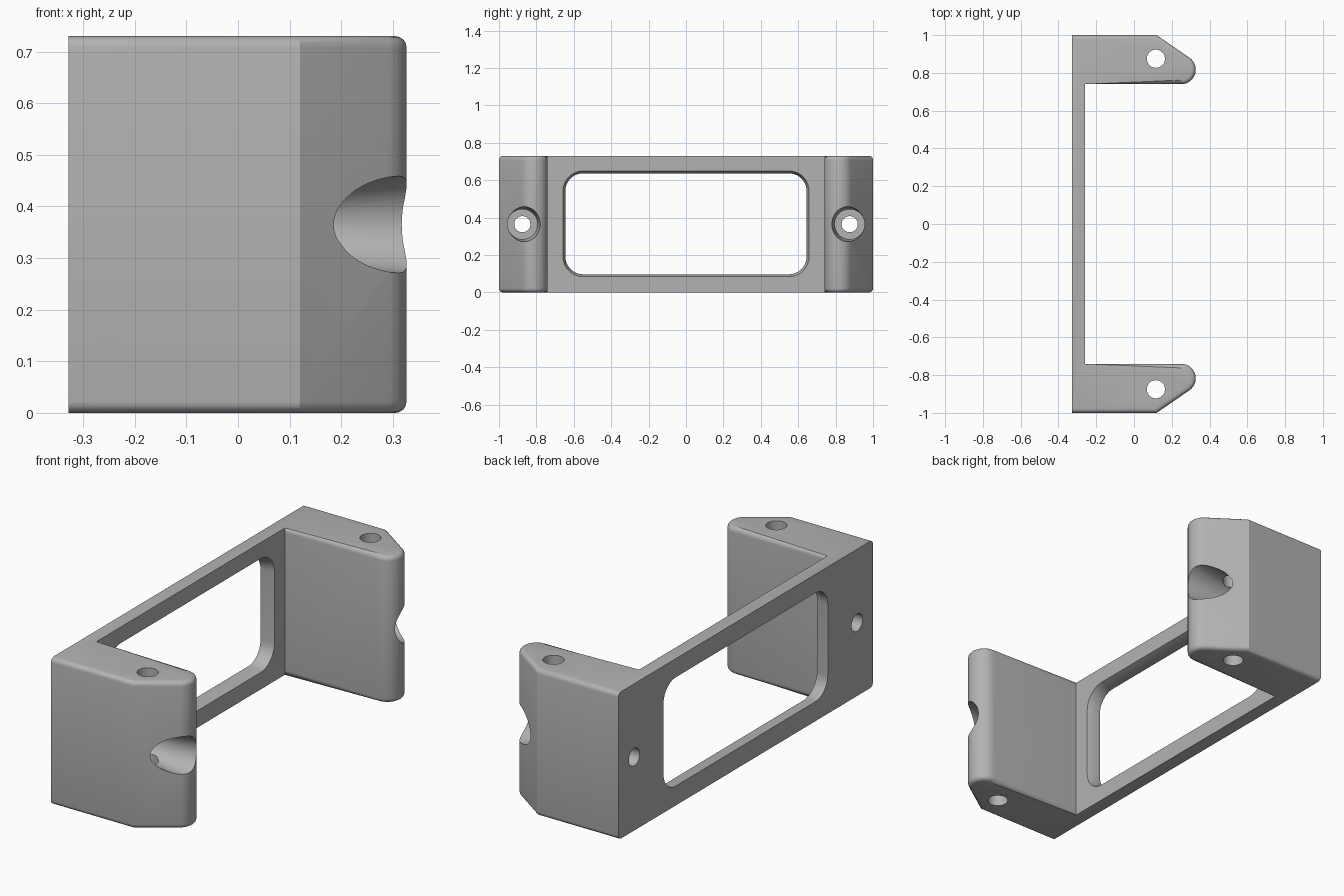
import bpy, bmesh
from math import sin, cos, pi, radians

cube = bpy.data.objects.get("Cube")
if cube:
    bpy.data.objects.remove(cube, do_unlink=True)

HEIGHT = 0.73
MID = HEIGHT / 2
HOLE_Y = 0.875

grey = bpy.data.materials.new("plain_grey")
grey.use_nodes = True
grey.diffuse_color = (0.45, 0.45, 0.45, 1)
grey.node_tree.nodes["Principled BSDF"].inputs["Base Color"].default_value = grey.diffuse_color


def loft(name, rings, bevel_rule=None):
    """Closed solid through matching rings, with optional rounded rim edges."""
    bm = bmesh.new()
    loops = [[bm.verts.new(p) for p in ring] for ring in rings]
    n = len(loops[0])
    for a, b in zip(loops, loops[1:]):
        for i in range(n):
            j = (i + 1) % n
            bm.faces.new((a[i], a[j], b[j], b[i]))
    bm.faces.new(loops[0][::-1])
    bm.faces.new(loops[-1])
    bmesh.ops.recalc_face_normals(bm, faces=bm.faces)
    if bevel_rule:
        rim = [e for e in bm.edges if bevel_rule(*e.verts)]
        bmesh.ops.bevel(bm, geom=rim, offset=0.022, offset_type='OFFSET',
                        segments=4, profile=0.5, affect='EDGES')
    mesh = bpy.data.meshes.new(name)
    bm.to_mesh(mesh)
    bm.free()
    obj = bpy.data.objects.new(name, mesh)
    bpy.context.collection.objects.link(obj)
    mesh.materials.append(grey)
    return obj


def circle(radius, steps=48):
    return [(radius * cos(2 * pi * i / steps), radius * sin(2 * pi * i / steps))
            for i in range(steps)]


def rounded_rect(half_w, half_h, radius, steps=10):
    points = []
    for quarter, (sx, sy) in enumerate([(1, 1), (-1, 1), (-1, -1), (1, -1)]):
        for i in range(steps + 1):
            a = pi / 2 * (quarter + i / steps)
            points.append((sx * (half_w - radius) + radius * cos(a),
                           sy * (half_h - radius) + radius * sin(a)))
    return points


# U-shaped outline: outer corner, slanted nose, rounded tip, inner corner
BACK, WALL, TIP_X, TIP_Y, TIP_R = -0.328, -0.26, 0.25, -0.817, 0.077
arm = [(BACK, -1), (0.12, -1)]
for i in range(13):
    a = radians(-54.5 + i * 144.5 / 12)
    arm.append((TIP_X + TIP_R * cos(a), TIP_Y + TIP_R * sin(a)))
arm.append((WALL, TIP_Y + TIP_R))
outline = arm + [(x, -y) for x, y in reversed(arm)]


def arm_rim(a, b):
    """Top and bottom edges that run around either arm."""
    flat = abs(a.co.z - b.co.z) < 1e-5
    same_side = a.co.y * b.co.y > 0
    return flat and same_side


bracket = loft("bracket", [[(x, y, z) for x, y in outline] for z in (0, HEIGHT)], arm_rim)

# Window, straight at the back and flared towards the front
cutters = []
window = [(-0.5, 0), (-0.295, 0), (WALL, 0.013), (WALL + 0.035, 0.026)]
cutters.append(loft("window_cutter", [
    [(x, y, z + MID + 0.002) for y, z in rounded_rect(0.645 + g, 0.27 + g, 0.095 + g)]
    for x, g in window]))

# Stepped screw holes along x and pin holes along z, in both arms
screw = [(-0.5, 0.043), (0, 0.043), (0, 0.08), (0.2, 0.08), (0.33, 0.097), (0.4, 0.106)]
for side, y0 in (("right", -HOLE_Y), ("left", HOLE_Y)):
    cutters.append(loft(side + "_screw_cutter", [
        [(x, y0 + u, MID + v) for u, v in circle(r)] for x, r in screw]))
    cutters.append(loft(side + "_pin_cutter", [
        [(0.116 + u, y0 + v, z) for u, v in circle(0.048)] for z in (-0.1, HEIGHT + 0.1)]))

bpy.context.view_layer.objects.active = bracket
for cutter in cutters:
    cutter.hide_render = True
    mod = bracket.modifiers.new(cutter.name, 'BOOLEAN')
    mod.operation = 'DIFFERENCE'
    mod.solver = 'EXACT'
    mod.object = cutter
    bpy.ops.object.modifier_apply(modifier=mod.name)
for cutter in cutters:
    bpy.data.objects.remove(cutter, do_unlink=True)

bpy.ops.object.select_all(action='DESELECT')
bracket.select_set(True)
bpy.ops.object.shade_smooth_by_angle(angle=radians(28))
